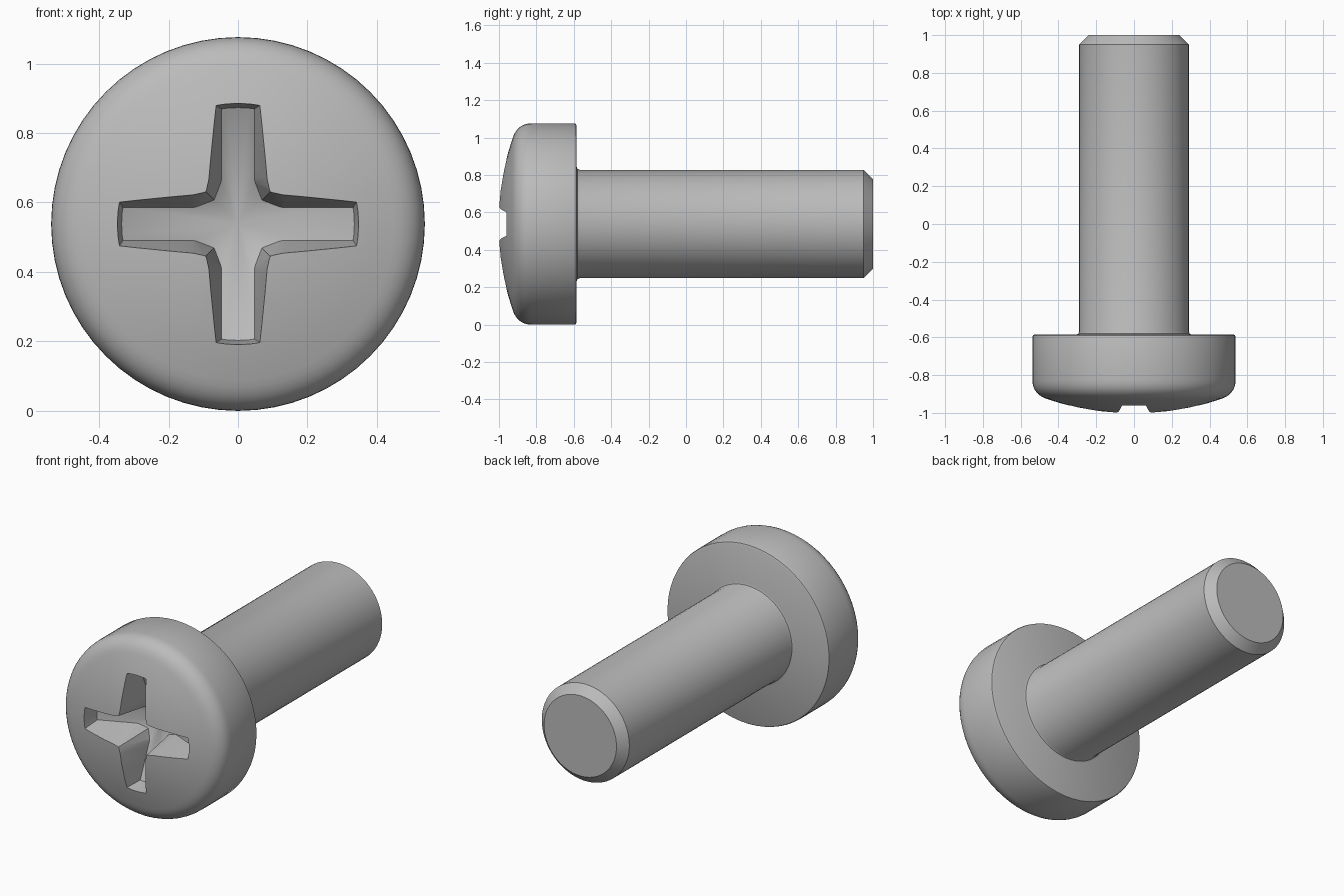
import bpy, bmesh, math
from mathutils import Matrix, Vector

if "Cube" in bpy.data.objects:
    bpy.data.objects.remove(bpy.data.objects["Cube"])

CZ = 0.538          # height of the screw axis
SEG = 64


def finish(bm, name):
    bmesh.ops.recalc_face_normals(bm, faces=bm.faces)
    mesh = bpy.data.meshes.new(name)
    bm.to_mesh(mesh)
    bm.free()
    ob = bpy.data.objects.new(name, mesh)
    bpy.context.collection.objects.link(ob)
    return ob


def lathe(name, profile):
    """Spin (radius, y) points around the screw axis."""
    bm = bmesh.new()
    vs = [bm.verts.new((r, y, CZ)) for r, y in profile]
    es = [bm.edges.new(p) for p in zip(vs, vs[1:])]
    bmesh.ops.spin(bm, geom=vs + es, cent=(0, 0, CZ), axis=(0, 1, 0),
                   angle=2 * math.pi, steps=SEG, use_merge=True)
    bmesh.ops.remove_doubles(bm, verts=bm.verts, dist=1e-5)
    return finish(bm, name)


def boolean(ob, cutter, operation):
    mod = ob.modifiers.new("cut", "BOOLEAN")
    mod.operation, mod.object, mod.solver = operation, cutter, "EXACT"
    bpy.ops.object.select_all(action="DESELECT")
    bpy.context.view_layer.objects.active = ob
    ob.select_set(True)
    bpy.ops.object.modifier_apply(modifier=mod.name)
    bpy.data.objects.remove(cutter)


# Screw body: shallow dome, rounded rim, shank and chamfered tip
dome = [(r, -1.005 + r * r / 2.7) for r in (0, 0.1, 0.2, 0.3, 0.38, 0.45)]
p0, p1, p2 = Vector((0.45, -0.93)), Vector((0.538, -0.905)), Vector((0.538, -0.825))
rim = [tuple(p0 * (1 - t) ** 2 + p1 * 2 * t * (1 - t) + p2 * t * t)
       for t in (i / 8 for i in range(1, 9))]
rear = [(0.538, -0.597), (0.535, -0.589), (0.527, -0.585),
        (0.307, -0.585), (0.295, -0.581), (0.29, -0.569),
        (0.29, 0.95), (0.24, 1.0), (0, 1.0)]
screw = lathe("screw", dome + rim + rear)

# Cross recess: conical floor with steep arm ends
recess = lathe("recess_cutter", [(0, -0.707), (0.335, -0.857), (0.347, -0.957),
                                 (0.3545, -1.02), (0, -1.02)])

# Tapered cross with chamfered inner corners
bm = bmesh.new()
rings = []
for y, m in ((-1.02, 0.095), (-0.68, 0.062)):
    def half(r):
        return 0.047 + 0.16 * (-0.707 - 0.448 * r - y)
    c, tip = 0.13, 0.42
    arm = [(c, -half(c)), (tip, -half(tip)), (tip, half(tip)), (c, half(c)), (m, m)]
    ring = []
    for k in range(4):
        turn = Matrix.Rotation(k * math.pi / 2, 2)
        for p in arm:
            q = turn @ Vector(p)
            ring.append(bm.verts.new((q.x, y, CZ + q.y)))
    rings.append(ring)
    bm.faces.new(ring)
n = len(rings[0])
for i in range(n):
    j = (i + 1) % n
    bm.faces.new((rings[0][i], rings[0][j], rings[1][j], rings[1][i]))
bmesh.ops.triangulate(bm, faces=bm.faces)
cross = finish(bm, "cross_cutter")

boolean(recess, cross, "INTERSECT")
boolean(screw, recess, "DIFFERENCE")

# Plain steel colour
steel = bpy.data.materials.new("steel grey")
steel.diffuse_color = (0.5, 0.5, 0.5, 1)
steel.use_nodes = True
steel.node_tree.nodes["Principled BSDF"].inputs["Base Color"].default_value = steel.diffuse_color
screw.data.materials.clear()
screw.data.materials.append(steel)

bpy.ops.object.select_all(action="DESELECT")
bpy.context.view_layer.objects.active = screw
screw.select_set(True)
bpy.ops.object.shade_smooth_by_angle(angle=math.radians(30))
